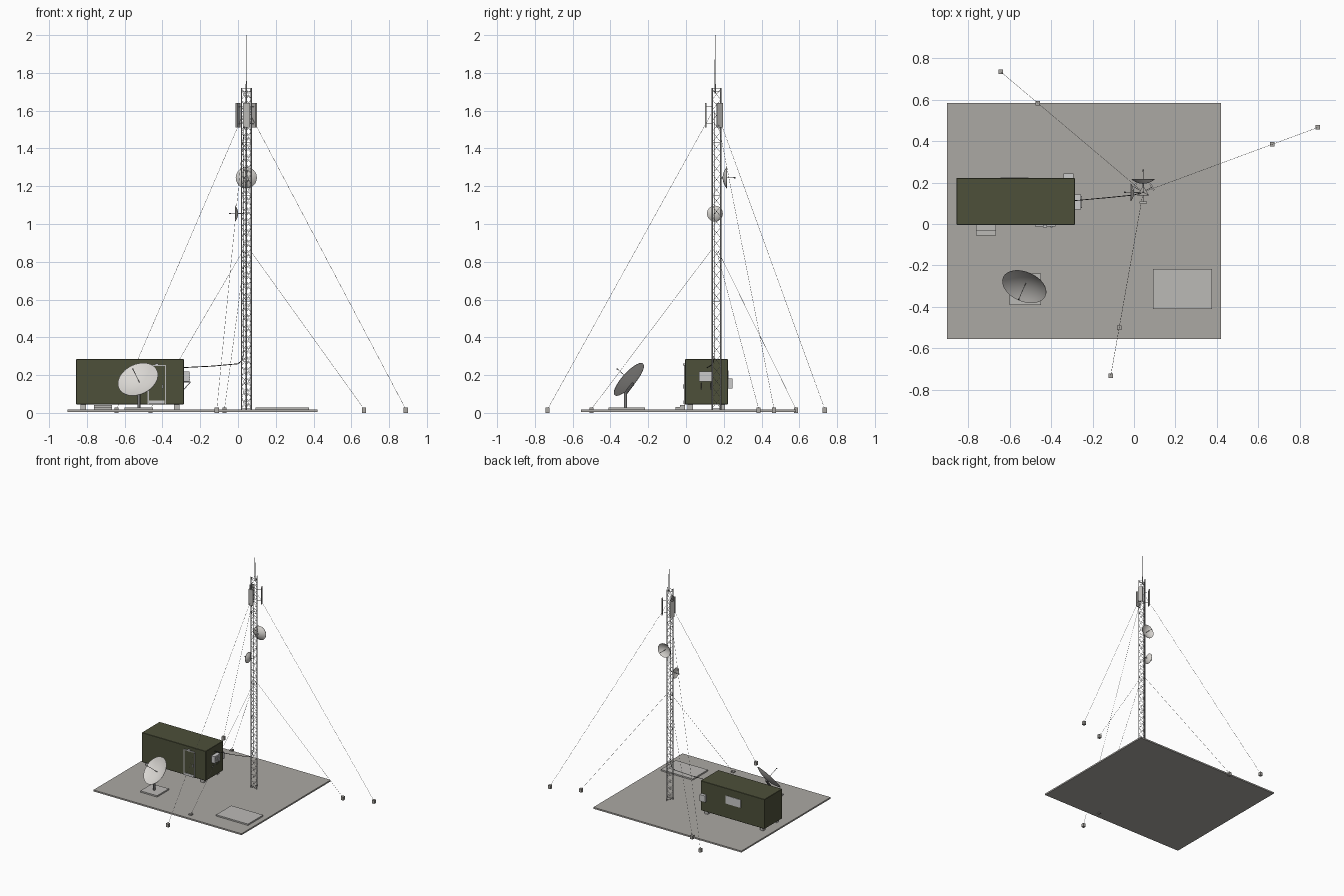
import bpy, bmesh
from math import radians, cos, sin, pi
from mathutils import Vector, Matrix

if "Cube" in bpy.data.objects:
    bpy.data.objects.remove(bpy.data.objects["Cube"])


def paint(name, r, g, b):
    m = bpy.data.materials.new(name)
    m.diffuse_color = (r, g, b, 1)
    m.use_nodes = True
    m.node_tree.nodes["Principled BSDF"].inputs["Base Color"].default_value = m.diffuse_color
    return m


green = paint("olive_paint", 0.075, 0.08, 0.042)
dark = paint("dark_rubber", 0.04, 0.04, 0.04)
concrete = paint("concrete", 0.41, 0.395, 0.37)
footing = paint("light_concrete", 0.5, 0.49, 0.47)
steel = paint("galvanised_steel", 0.48, 0.48, 0.48)
mast_steel = paint("dark_steel", 0.2, 0.2, 0.2)
dish_paint = paint("dish_paint", 0.7, 0.68, 0.65)


def finish(name, bm, mat=None, smooth=False):
    me = bpy.data.meshes.new(name)
    bm.normal_update()
    bm.to_mesh(me)
    bm.free()
    ob = bpy.data.objects.new(name, me)
    bpy.context.collection.objects.link(ob)
    if mat:
        me.materials.append(mat)
    if smooth:
        bpy.context.view_layer.objects.active = ob
        ob.select_set(True)
        bpy.ops.object.shade_smooth_by_angle(angle=radians(35))
        ob.select_set(False)
    return ob


def boxes(name, items, mat=None):
    """Each item is (x0, x1, y0, y1, z0, z1)."""
    bm = bmesh.new()
    for x0, x1, y0, y1, z0, z1 in items:
        m = Matrix.Translation(((x0+x1)/2, (y0+y1)/2, (z0+z1)/2)) @ Matrix.Diagonal((x1-x0, y1-y0, z1-z0, 1))
        bmesh.ops.create_cube(bm, size=1, matrix=m)
    return finish(name, bm, mat)


def tubes(name, pairs, r, r2=None, n=6, mat=steel):
    """Straight round bars between pairs of points."""
    bm = bmesh.new()
    for a, b in pairs:
        a, b = Vector(a), Vector(b)
        d = b - a
        m = Matrix.Translation((a+b)/2) @ d.to_track_quat('Z', 'Y').to_matrix().to_4x4()
        bmesh.ops.create_cone(bm, cap_ends=True, segments=n, radius1=r,
                              radius2=r if r2 is None else r2, depth=d.length, matrix=m)
    return finish(name, bm, mat, smooth=n > 6)


def path(pts):
    return list(zip(pts[:-1], pts[1:]))


def dish(name, rim_centre, axis, R, depth, feed):
    """Thin parabolic bowl opening along axis, with a feed rod and horn."""
    c, axis = Vector(rim_centre), Vector(axis).normalized()
    m = Matrix.Translation(c) @ axis.to_track_quat('Z', 'Y').to_matrix().to_4x4()
    t, k = 0.002, 6
    prof = [(R*i/k, depth*((i/k)**2 - 1)) for i in range(k+1)]
    prof += [(r, z - t) for r, z in reversed(prof)]
    bm = bmesh.new()
    vs = [bm.verts.new((r, 0, z)) for r, z in prof]
    es = [bm.edges.new(p) for p in path(vs)]
    bmesh.ops.spin(bm, geom=vs + es, axis=(0, 0, 1), cent=(0, 0, 0), angle=2*pi, steps=32)
    bmesh.ops.remove_doubles(bm, verts=bm.verts, dist=1e-5)
    bmesh.ops.recalc_face_normals(bm, faces=bm.faces)
    bm.transform(m)
    finish(name, bm, dish_paint, True)
    back = c - axis*depth
    tubes(name + "_feed_rod", [(back, c + axis*feed)], 0.0015, mat=mast_steel)
    tubes(name + "_feed_horn", [(c + axis*(feed-0.01), c + axis*feed)], 0.0025, 0.0035, 8, mast_steel)


# ground slab and spare equipment pad
boxes("ground_slab", [(-0.903, 0.42, -0.555, 0.583, 0.006, 0.018)], concrete)
boxes("equipment_pad", [(0.092, 0.377, -0.411, -0.217, 0.018, 0.029)], footing)

# shelter
sx0, sx1, sy0, sy1, sz0, sz1 = -0.857, -0.286, -0.004, 0.222, 0.045, 0.284
body = boxes("shelter_body", [(sx0, sx1, sy0, sy1, sz0, sz1)], green)
bev = body.modifiers.new("edge", 'BEVEL')
bev.width, bev.segments = 0.002, 1
boxes("shelter_feet", [(x-0.014, x+0.014, y-0.014, y+0.014, 0.018, 0.046)
                       for x in (-0.82, -0.325) for y in (0.022, 0.192)], footing)
boxes("shelter_door", [(-0.472, -0.386, sy0-0.004, sy0+0.01, 0.05, 0.247)], green)
boxes("door_frame", [(-0.478, -0.472, sy0-0.007, sy0+0.01, 0.045, 0.253),
                     (-0.386, -0.38, sy0-0.007, sy0+0.01, 0.045, 0.253),
                     (-0.472, -0.386, sy0-0.007, sy0+0.01, 0.247, 0.253)], steel)
boxes("door_kick_plate", [(-0.472, -0.388, sy0-0.008, sy0, 0.047, 0.066)])
boxes("door_handle", [(-0.402, -0.394, sy0-0.012, sy0, 0.13, 0.15)])
boxes("door_lamp", [(-0.44, -0.42, sy0-0.012, sy0, 0.252, 0.262)])
boxes("entry_steps", [(-0.763, -0.667, -0.031, sy0, 0.018, 0.042),
                      (-0.763, -0.667, -0.055, -0.031, 0.018, 0.03)], footing)

# air conditioner, wall box and vent
boxes("air_conditioner", [(sx1, -0.256, 0.07, 0.142, 0.165, 0.22)])
boxes("air_conditioner_louvres", [(-0.257, -0.253, 0.077, 0.135, z, z+0.004)
                                  for z in (0.175, 0.185, 0.195, 0.205)])
tubes("air_conditioner_brackets", [((-0.252, y, 0.163), (sx1, y, 0.125)) for y in (0.08, 0.132)] +
      [((-0.252, y, 0.163), (sx1, y, 0.163)) for y in (0.08, 0.132)], 0.002)
boxes("rear_wall_box", [(-0.34, -0.293, sy1, 0.245, 0.13, 0.183)])
boxes("rear_vent", [(-0.645, -0.51, sy1, sy1+0.003, 0.16, 0.225)])

# lattice tower
tx, ty, top = 0.044, 0.154, 1.72
A = [radians(a) for a in (90, 210, 330)]    # legs
P = [radians(a) for a in (-90, 30, 150)]    # panels


def polar(a, r, z):
    return Vector((tx + r*cos(a), ty + r*sin(a), z))


R = 0.03
tubes("tower_legs", [(polar(a, R, 0.018), polar(a, R, top)) for a in A], 0.003, n=8)
bays, braces, rungs = 30, [], []
h = (top - 0.03)/bays
for i in range(bays + 1):
    z = 0.025 + i*h
    for j in range(3):
        a, b = A[j], A[(j+1) % 3]
        if i % 5 == 0:
            rungs.append((polar(a, R, z), polar(b, R, z)))
        if i < bays:
            braces += [(polar(a, R, z), polar(b, R, z+h)), (polar(b, R, z), polar(a, R, z+h))]
tubes("tower_braces", braces, 0.0009, n=5)
tubes("tower_rungs", rungs, 0.0011, n=5)
tubes("whip_base", [((tx, ty, top-0.03), (tx, ty, top+0.02))], 0.004, n=8)
tubes("whip_bracket", [((tx, ty, top-0.02), polar(a, R, top-0.02)) for a in A], 0.0015)
tubes("whip_antenna", [((tx, ty, top), (tx, ty, 2.0))], 0.0025, 0.0012, 8)

# sector panel antennas with their stand-off arms
bm = bmesh.new()
for a in P:
    m = Matrix.Translation(polar(a, 0.05, 1.575)) @ Matrix.Rotation(a, 4, 'Z') @ Matrix.Diagonal((0.008, 0.037, 0.13, 1))
    bmesh.ops.create_cube(bm, size=1, matrix=m)
finish("sector_panels", bm, footing)
tubes("panel_arms", [(polar(a, R/2, z), polar(a, 0.048, z)) for a in P for z in (1.53, 1.62)], 0.0018)

# microwave dishes on the tower
dish("rear_link_dish", (tx, 0.217, 1.245), (0, 1, 0), 0.056, 0.021, 0.045)
tubes("rear_dish_mount", [((tx, 0.18, 1.245), (tx, 0.197, 1.245))], 0.004)
dish("side_link_dish", (-0.016, 0.153, 1.055), (-1, 0, 0), 0.042, 0.015, 0.032)
tubes("side_dish_mount", [((0.0, 0.153, 1.055), (0.032, 0.153, 1.055))], 0.003)

# guy wires and anchor blocks
upper, lower, anchors = [], [], []
for a in (radians(d) for d in (-100, 20.3, 139.8)):
    for r, z, wires in ((0.9, 1.58, upper), (0.665, 0.86, lower)):
        p = polar(a, r, 0.02)
        wires.append((p, polar(a, 0.022, z)))
        anchors.append((p.x-0.011, p.x+0.011, p.y-0.011, p.y+0.011, 0, 0.028))
tubes("upper_guy_wires", upper, 0.0008, n=5)
tubes("lower_guy_wires", lower, 0.0008, n=5)
boxes("guy_anchors", anchors, concrete)

# feeder cable from shelter to tower and up
tubes("feeder_cable", path([(sx1, 0.113, 0.24), (-0.13, 0.127, 0.248), (0, 0.14, 0.26),
      (0.022, 0.147, 0.278), (0.03, 0.15, 0.31), (0.03, 0.15, 1.6)]), 0.0022, mat=dark)

# ground satellite dish
n = Vector((-0.31, -0.705, 0.632)).normalized()
rim = Vector((-0.53, -0.303, 0.178))
boxes("dish_footing", [(-0.6, -0.45, -0.39, -0.24, 0.018, 0.029)], footing)
dish("ground_dish", rim, n, 0.112, 0.026, 0.088)
base = Vector((-0.525, -0.32, 0.029))
knee = Vector((-0.525, -0.32, 0.108))
tubes("ground_dish_mast", [(base, knee)], 0.008, n=12, mat=mast_steel)
tubes("ground_dish_yoke", [(knee - Vector((0, 0, 0.006)), rim - n*0.034)], 0.008, n=8, mat=mast_steel)
